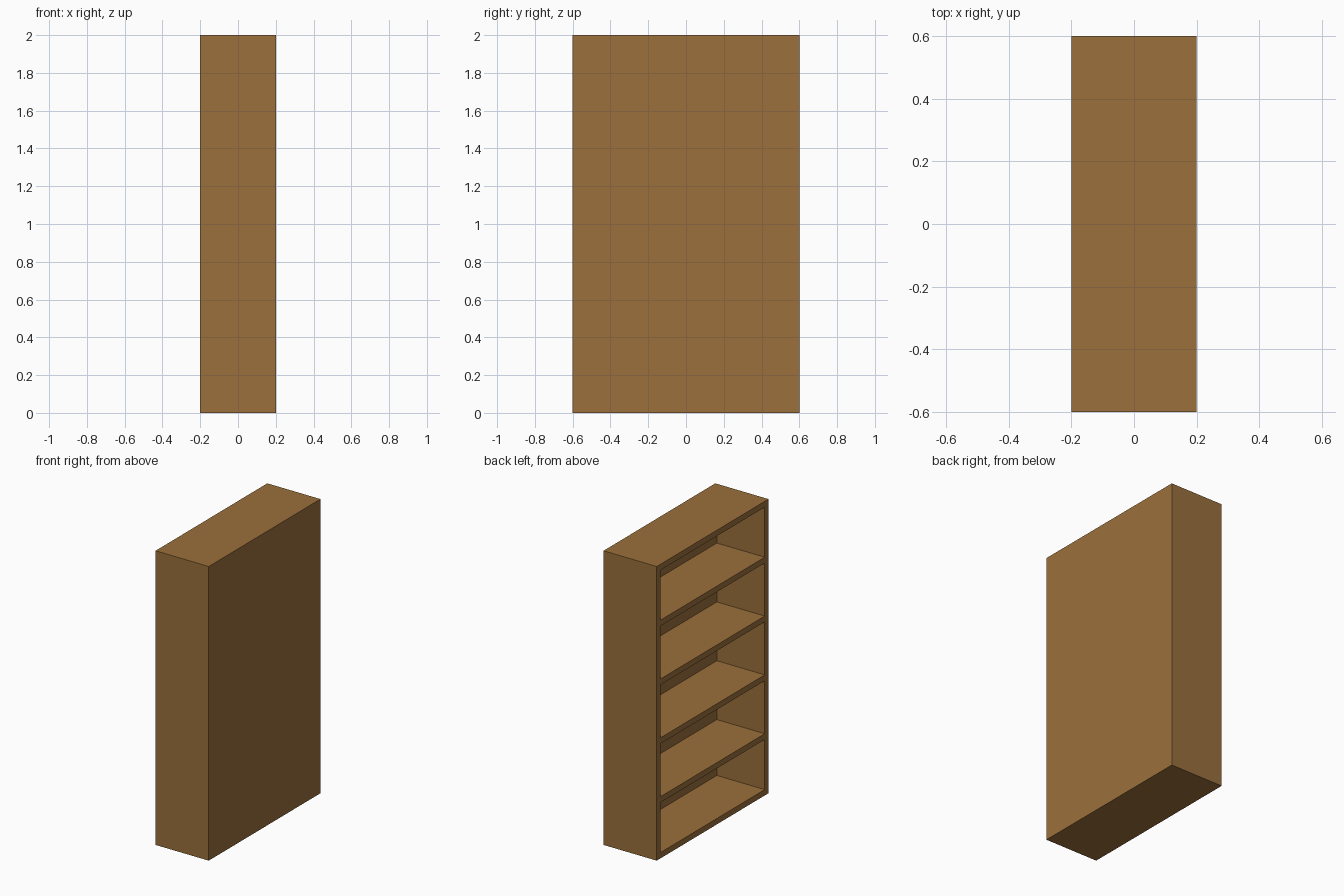
import bpy

if "Cube" in bpy.data.objects:
    bpy.data.objects.remove(bpy.data.objects["Cube"])

DEPTH, WIDTH, HEIGHT, T = 0.40, 1.20, 2.00, 0.04

wood = bpy.data.materials.new("brown wood")
wood.diffuse_color = (0.328, 0.162, 0.045, 1)
wood.use_nodes = True
wood.node_tree.nodes["Principled BSDF"].inputs["Base Color"].default_value = wood.diffuse_color


def board(name, lo, hi):
    """Box between two opposite corners."""
    centre = [(a + b) / 2 for a, b in zip(lo, hi)]
    bpy.ops.mesh.primitive_cube_add(size=1, location=centre)
    ob = bpy.context.object
    ob.name = name
    ob.scale = [b - a for a, b in zip(lo, hi)]
    bpy.ops.object.transform_apply(location=False, rotation=False, scale=True)
    ob.data.materials.append(wood)


x, y = DEPTH / 2, WIDTH / 2

# top and bottom boards
board("bottom_board", (-x, -y, 0), (x, y, T))
board("top_board", (-x, -y, HEIGHT - T), (x, y, HEIGHT))

# side boards
board("side_board_near", (-x, -y, T), (x, -y + T, HEIGHT - T))
board("side_board_far", (-x, y - T, T), (x, y, HEIGHT - T))

# back panel closes the +x side, the -x side is open
board("back_panel", (x - T, -y + T, T), (x, y - T, HEIGHT - T))

# four evenly spaced shelves
for i in range(1, 5):
    z = i * HEIGHT / 5
    board(f"shelf_{i}", (-x, -y + T, z - T / 2), (x - T, y - T, z + T / 2))
